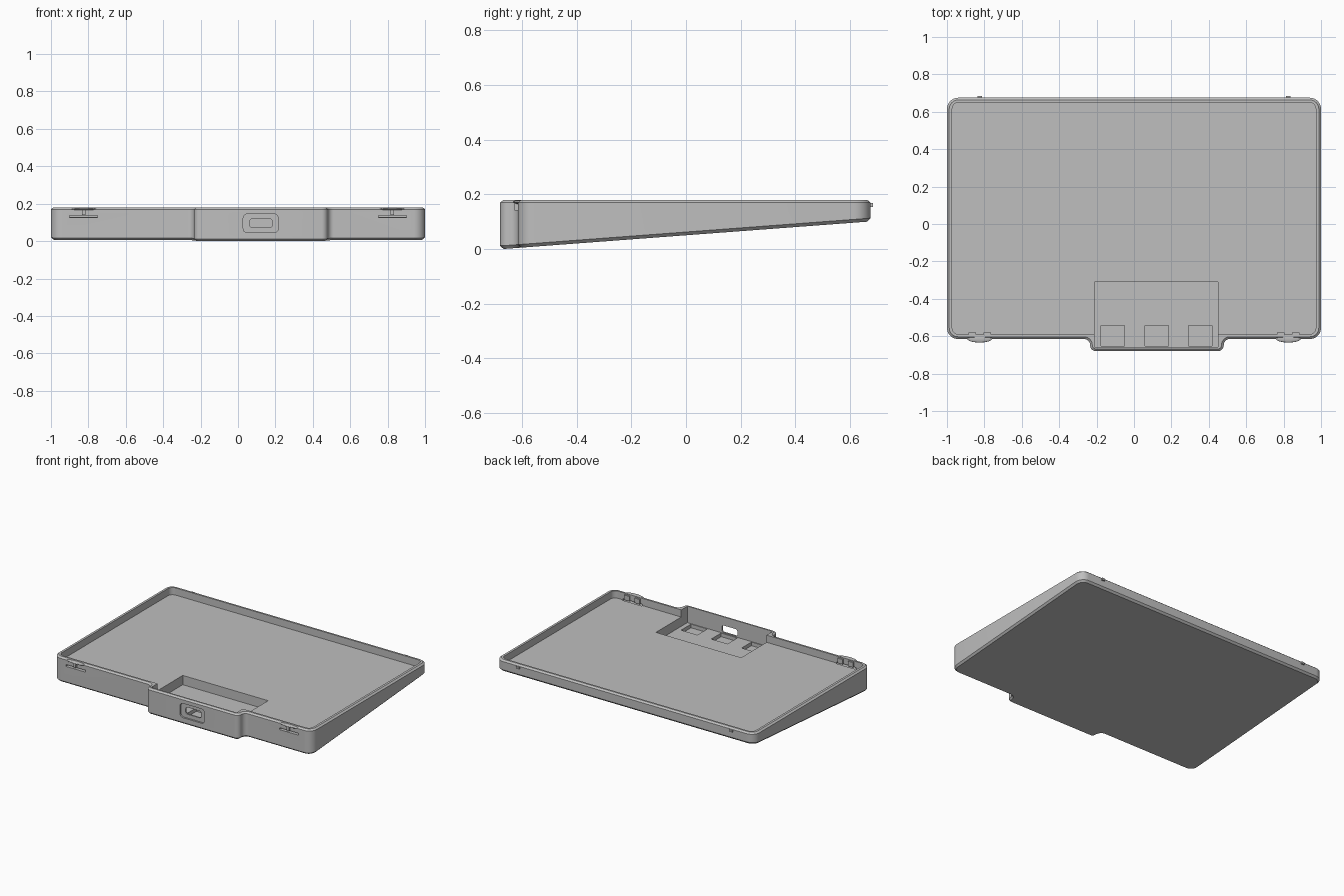
import bpy, bmesh, math
from mathutils import Vector

old = bpy.data.objects.get("Cube")
if old:
    bpy.data.objects.remove(old)

grey = bpy.data.materials.new("plain grey")
grey.use_nodes = True
colour = (0.52, 0.52, 0.52, 1)
grey.diffuse_color = colour
grey.node_tree.nodes["Principled BSDF"].inputs["Base Color"].default_value = colour

TOP, FLOOR, POCKET = 0.18, 0.13, 0.065


def underside(y):
    return max(0, (y + 0.67) * 0.075)


def rounded(corners, inset=0, steps=8):
    """Counter-clockwise outline of (x, y, radius) corners, rounded and inset."""
    pts = []
    n = len(corners)
    for i in range(n):
        a, p, c = (Vector(corners[(i + k) % n][:2]) for k in (-1, 0, 1))
        d1, d2 = (p - a).normalized(), (c - p).normalized()
        n1, n2 = Vector((-d1.y, d1.x)), Vector((-d2.y, d2.x))
        convex = d1.x * d2.y - d1.y * d2.x > 0
        r = corners[i][2] + (-inset if convex else inset)
        p = p + (n1 + n2) * inset
        sign = 1 if convex else -1
        centre = p + (n1 + n2) * r * sign
        for k in range(steps + 1):
            t = math.pi / 2 * k / steps
            pts.append(centre - sign * r * (n1 * math.cos(t) + n2 * math.sin(t)))
    return pts


def rectangle(x0, x1, y0, y1, r):
    return [(x0, y0, r), (x1, y0, r), (x1, y1, r), (x0, y1, r)]


def loft(name, rings):
    """Solid skinned through rings of equal point count."""
    bm = bmesh.new()
    rows = [[bm.verts.new(p) for p in ring] for ring in rings]
    n = len(rows[0])
    for low, high in zip(rows, rows[1:]):
        for i in range(n):
            j = (i + 1) % n
            bm.faces.new((low[i], low[j], high[j], high[i]))
    bm.faces.new(rows[0][::-1])
    bm.faces.new(rows[-1])
    bmesh.ops.recalc_face_normals(bm, faces=bm.faces)
    return finish(name, bm)


def finish(name, bm):
    mesh = bpy.data.meshes.new(name)
    bm.to_mesh(mesh)
    bm.free()
    mesh.materials.append(grey)
    ob = bpy.data.objects.new(name, mesh)
    bpy.context.collection.objects.link(ob)
    return ob


def box(name, x0, x1, y0, y1, z0, z1):
    base = [(x0, y0), (x1, y0), (x1, y1), (x0, y1)]
    return loft(name, [[(x, y, z) for x, y in base] for z in (z0, z1)])


def activate(ob):
    bpy.ops.object.select_all(action='DESELECT')
    ob.select_set(True)
    bpy.context.view_layer.objects.active = ob


def cut(target, cutter):
    mod = target.modifiers.new("cut", 'BOOLEAN')
    mod.operation, mod.solver, mod.object = 'DIFFERENCE', 'EXACT', cutter
    activate(target)
    bpy.ops.object.modifier_apply(modifier=mod.name)
    bpy.data.objects.remove(cutter)


# Wedge body with chamfered edges and a front bulge
r = 0.032
outline = [(-1, -0.615, 0.06), (-0.235, -0.615, r), (-0.235, -0.68, r),
           (0.48, -0.68, r), (0.48, -0.615, r), (1, -0.615, 0.06),
           (1, 0.675, 0.06), (-1, 0.675, 0.06)]
outer, inner = rounded(outline), rounded(outline, 0.012)
tray = loft("tray", [
    [(p.x, p.y, underside(p.y)) for p in inner],
    [(p.x, p.y, underside(p.y) + 0.012) for p in outer],
    [(p.x, p.y, TOP - 0.01) for p in outer],
    [(p.x, p.y, TOP) for p in inner]])

# Main cavity, deep pocket and three small wells
cavity = rounded(rectangle(-0.972, 0.972, -0.59, 0.65, 0.035))
cut(tray, loft("cavity_cutter", [[(p.x, p.y, z) for p in cavity] for z in (FLOOR, 0.3)]))
cut(tray, box("pocket_cutter", -0.21, 0.45, -0.658, -0.31, POCKET, 0.31))
for x in (-0.113, 0.122, 0.355):
    cut(tray, box("well_cutter", x - 0.063, x + 0.063, -0.652, -0.543, 0.04, 0.1))

# Port recess and through opening
for x0, x1, z0, z1, rad, depth in ((0.028, 0.215, 0.045, 0.145, 0.022, -0.668),
                                   (0.063, 0.183, 0.072, 0.12, 0.015, -0.63)):
    shape = rounded(rectangle(x0, x1, z0, z1, rad))
    cut(tray, loft("port_cutter", [[(p.x, y, p.y) for p in shape] for y in (-0.72, depth)]))

# Latch slits
for s in (-1, 1):
    x = 0.825 * s
    cut(tray, box("slit_cutter", x - 0.075, x + 0.075, -0.64, -0.582, 0.125, 0.138))

# Latch tabs, stems and rear pegs
for s, side in ((-1, "right"), (1, "left")):
    x = 0.825 * s
    bm = bmesh.new()
    bmesh.ops.create_uvsphere(bm, u_segments=24, v_segments=10, radius=1)
    bmesh.ops.scale(bm, vec=(0.068, 0.022, 0.007), verts=bm.verts)
    bmesh.ops.translate(bm, vec=(x, -0.612, 0.172), verts=bm.verts)
    tab = finish(side + "_latch_tab", bm)
    activate(tab)
    bpy.ops.object.shade_smooth_by_angle(angle=math.radians(30))
    box(side + "_latch_stem", x - 0.009, x + 0.009, -0.628, -0.6, 0.14, 0.172)
    for k in (-1, 1):
        cx = x + 0.04 * k
        box(side + "_latch_post", cx - 0.02, cx + 0.02, -0.595, -0.58, 0.138, 0.172)
    box(side + "_rear_peg", x - 0.012, x + 0.012, 0.66, 0.685, 0.154, 0.169)

activate(tray)
bpy.ops.object.shade_smooth_by_angle(angle=math.radians(25))
